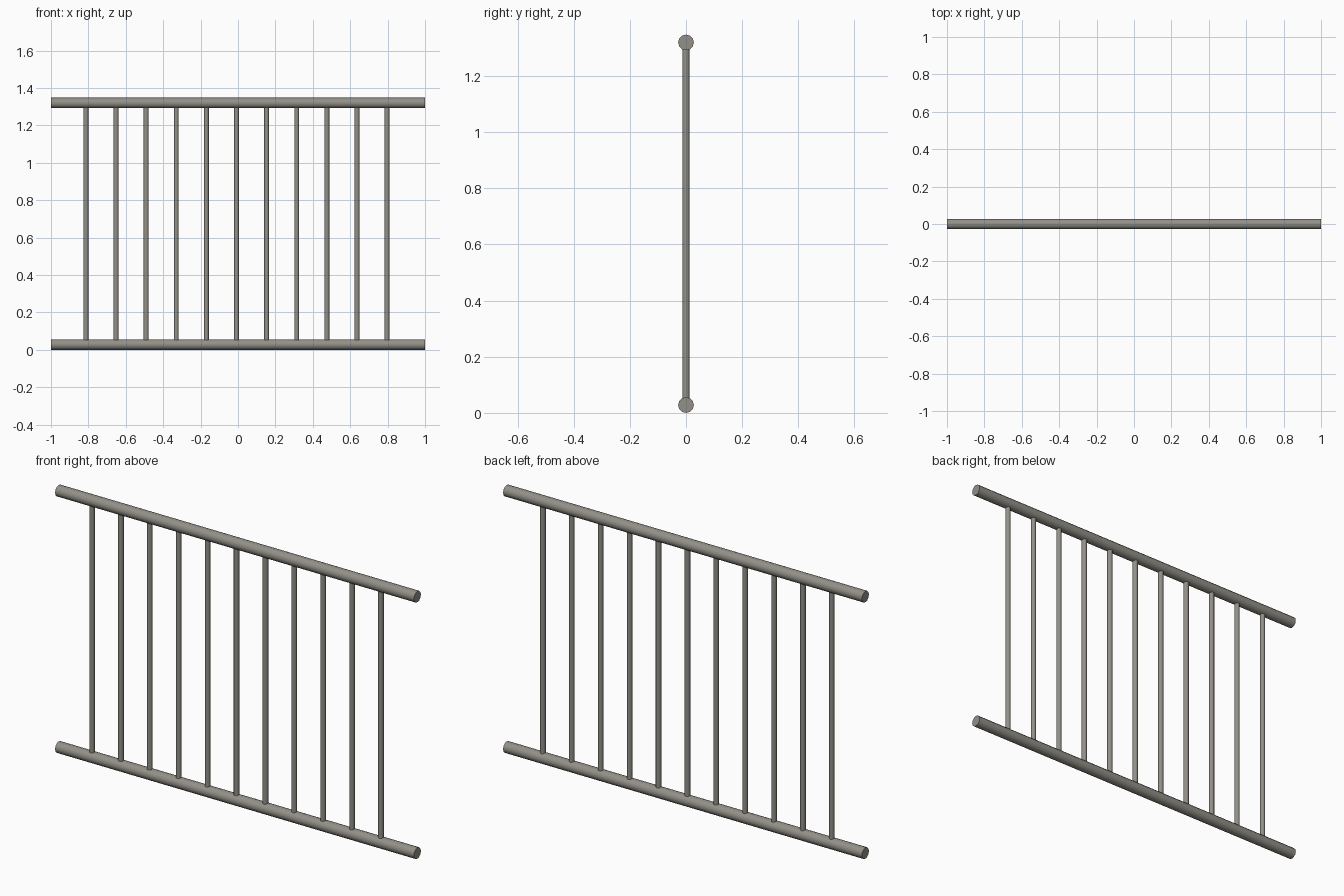
import bpy
import math

if "Cube" in bpy.data.objects:
    bpy.data.objects.remove(bpy.data.objects["Cube"])

# One flat warm grey metal
metal = bpy.data.materials.new("warm grey metal")
metal.diffuse_color = (0.29, 0.28, 0.245, 1.0)
metal.use_nodes = True
metal.node_tree.nodes["Principled BSDF"].inputs["Base Color"].default_value = metal.diffuse_color

RAIL_R = 0.028
LOW_Z, HIGH_Z = RAIL_R, 1.32
BAR_R = 0.013


def rod(name, radius, length, location, rotation=(0, 0, 0), sides=12):
    bpy.ops.mesh.primitive_cylinder_add(
        vertices=sides, radius=radius, depth=length,
        location=location, rotation=rotation)
    ob = bpy.context.object
    ob.name = name
    ob.data.materials.append(metal)
    bpy.ops.object.shade_smooth_by_angle(angle=math.radians(50))
    return ob


# Horizontal rails
for name, z in (("bottom_rail", LOW_Z), ("top_rail", HIGH_Z)):
    rod(name, RAIL_R, 2.0, (0, 0, z), (0, math.pi / 2, 0))

# Evenly spaced upright bars, running between the rail centres
for i in range(11):
    x = -0.813 + i * 0.161
    rod(f"upright_bar_{i + 1}", BAR_R, HIGH_Z - LOW_Z,
        (x, 0, (LOW_Z + HIGH_Z) / 2))
